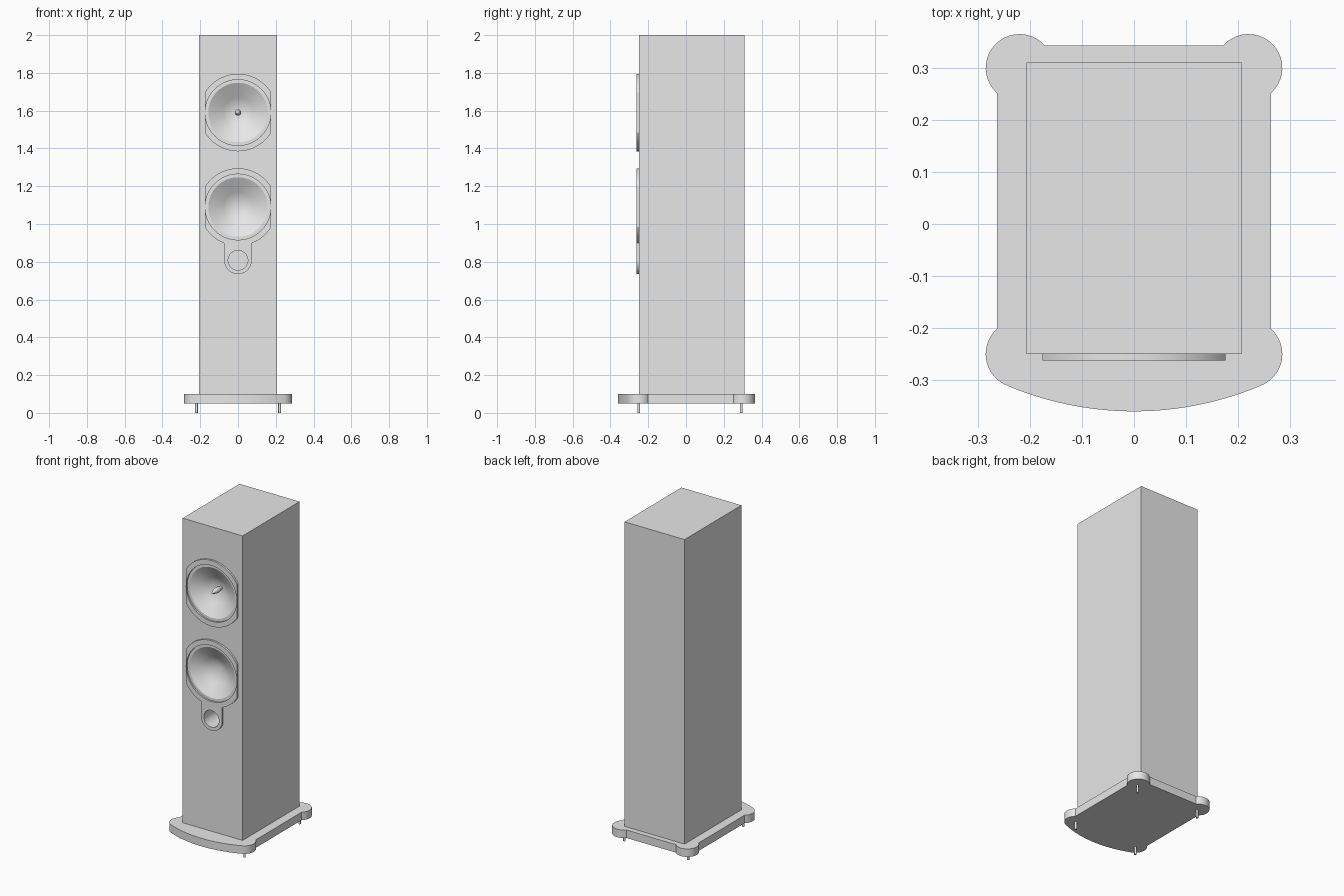
import bpy, bmesh
from math import radians, degrees, acos, asin, atan2, cos, sin, pi, hypot

cube = bpy.data.objects.get("Cube")
if cube:
    bpy.data.objects.remove(cube, do_unlink=True)

grey = bpy.data.materials.new("satin grey")
grey.use_nodes = True
grey.diffuse_color = (0.8, 0.8, 0.8, 1)
grey.node_tree.nodes["Principled BSDF"].inputs["Base Color"].default_value = (0.8, 0.8, 0.8, 1)


def finish(name, bm):
    bmesh.ops.remove_doubles(bm, verts=bm.verts, dist=1e-5)
    bmesh.ops.recalc_face_normals(bm, faces=bm.faces)
    mesh = bpy.data.meshes.new(name)
    bm.to_mesh(mesh)
    bm.free()
    mesh.materials.append(grey)
    ob = bpy.data.objects.new(name, mesh)
    bpy.context.collection.objects.link(ob)
    return ob


def activate(ob):
    bpy.ops.object.select_all(action='DESELECT')
    ob.select_set(True)
    bpy.context.view_layer.objects.active = ob


def smooth(ob, angle=25):
    activate(ob)
    bpy.ops.object.shade_smooth_by_angle(angle=radians(angle))


def arc(cx, cy, r, a0, a1, n=20):
    """Points on an arc, angles in degrees."""
    angles = [radians(a0 + (a1 - a0) * i / n) for i in range(n + 1)]
    return [(cx + r * cos(a), cy + r * sin(a)) for a in angles]


def mirrored(half):
    """Close a right-hand outline that starts and ends on the centre line."""
    return half + [(-x, y) for x, y in reversed(half[1:-1])]


def prism(name, outline, start, depth, upright=False):
    """Extrude an outline along z, or along y when upright."""
    bm = bmesh.new()
    place = (lambda x, v: (x, start, v)) if upright else (lambda x, v: (x, v, start))
    face = bm.faces.new([bm.verts.new(place(x, v)) for x, v in outline])
    moved = bmesh.ops.extrude_face_region(bm, geom=[face])["geom"]
    verts = [g for g in moved if isinstance(g, bmesh.types.BMVert)]
    bmesh.ops.translate(bm, verts=verts, vec=(0, depth, 0) if upright else (0, 0, depth))
    return finish(name, bm)


def lathe(name, z, profile, n=72):
    """Spin (radius, y) points about a front-to-back axis at height z."""
    bm = bmesh.new()
    rings = [[bm.verts.new((r * cos(2 * pi * i / n), y, z + r * sin(2 * pi * i / n)))
              for i in range(n)] for r, y in profile]
    for a, b in zip(rings, rings[1:]):
        for i in range(n):
            j = (i + 1) % n
            bm.faces.new((a[i], a[j], b[j], b[i]))
    ob = finish(name, bm)
    smooth(ob)
    return ob


def cut(target, z, r, y0, y1):
    """Bore a round hole from y0 to y1."""
    cutter = prism("cutter", arc(0, z, r, 0, 360, 72)[:-1], y0, y1 - y0, True)
    cutter.hide_render = True
    mod = target.modifiers.new("bore", 'BOOLEAN')
    mod.operation, mod.solver, mod.object = 'DIFFERENCE', 'EXACT', cutter
    activate(target)
    bpy.ops.object.modifier_apply(modifier=mod.name)
    bpy.data.objects.remove(cutter, do_unlink=True)


# Main sizes
FRONT, BACK, HALF = -0.25, 0.31, 0.207
BEZEL, RECESS, APEX = -0.262, -0.252, -0.162
UPPER, LOWER, PORT = 1.59, 1.09, 0.808
RIM, FLAT, NECK = 0.205, 0.176, 0.073

# Cabinet with driver and port openings
cabinet = prism("cabinet", [(-HALF, FRONT), (HALF, FRONT), (HALF, BACK), (-HALF, BACK)], 0.1, 1.9)
for z, r, end in ((UPPER, 0.17, -0.1), (LOWER, 0.17, -0.1), (PORT, 0.052, 0)):
    cut(cabinet, z, r, -0.4, end)
smooth(cabinet)

# Bezels: round plates with flat sides, the lower one carrying the port
side = degrees(acos(FLAT / RIM))
neck = degrees(acos(NECK / RIM))
top_half = arc(0, UPPER, RIM, -90, -side) + arc(0, UPPER, RIM, side, 90)
low_half = (arc(0, PORT, NECK, -90, 0) + arc(0, LOWER, RIM, -neck, -side)
            + arc(0, LOWER, RIM, side, 90))
upper_bezel = prism("upper_bezel", mirrored(top_half), BEZEL, FRONT - BEZEL, True)
lower_bezel = prism("lower_bezel", mirrored(low_half), BEZEL, FRONT - BEZEL, True)
cut(upper_bezel, UPPER, 0.174, -0.4, 0)
cut(lower_bezel, LOWER, 0.174, -0.4, 0)
cut(lower_bezel, PORT, 0.052, -0.4, 0)
smooth(upper_bezel)
smooth(lower_bezel)

# Driver cones with flat surrounds
for name, z in (("upper_cone", UPPER), ("lower_cone", LOWER)):
    lathe(name, z, [(0.174, RECESS), (0.157, RECESS), (0.08, -0.208), (0, APEX)])

# Pointed plug in the upper cone
lathe("phase_plug", UPPER, [(0, -0.26), (0.007, -0.248), (0.013, -0.232), (0.017, -0.21),
                            (0.016, -0.195), (0.011, -0.18), (0.01, -0.165)], 24)

# Plinth with rounded lobes at the corners and a bowed front
LX, LF, LB, LR = 0.22, -0.25, 0.3, 0.065
bow_r, bow_y, bow_x = 0.627, 0.267, 0.25
bow = degrees(asin(bow_x / bow_r))
join = degrees(atan2(bow_y - bow_r * cos(radians(bow)) - LF, bow_x - LX))
waist = degrees(acos(0.043 / LR))
tail = 180 - degrees(asin(0.043 / LR))
half = (arc(0, bow_y, bow_r, -90, bow - 90)[:-1] + arc(LX, LF, LR, join, waist)
        + arc(LX, LB, LR, -waist, tail) + [(0, LB + 0.043)])
smooth(prism("plinth", mirrored(half), 0.05, 0.05))

# Floor spikes
for sx, s in ((-1, "right"), (1, "left")):
    for y, e in ((LF, "front"), (0.293, "back")):
        smooth(prism(f"{e}_{s}_spike", arc(sx * LX, y, 0.007, 0, 360, 16)[:-1], 0, 0.05))
